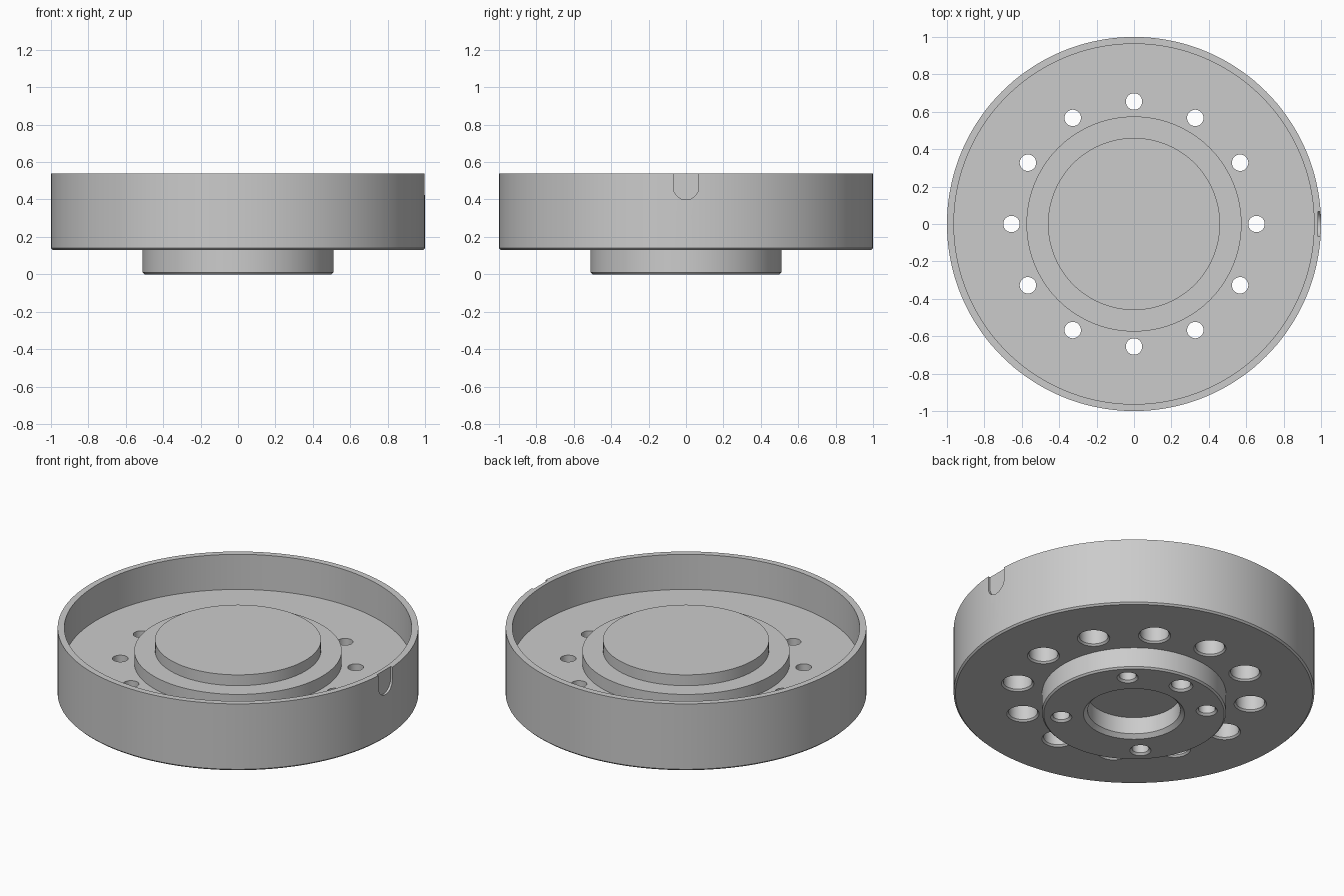
import bpy
import bmesh
from math import pi, cos, sin, radians
from mathutils import Matrix, Vector

cube = bpy.data.objects.get("Cube")
if cube:
    bpy.data.objects.remove(cube)

# Material
metal = bpy.data.materials.new("plain grey metal")
metal.use_nodes = True
metal.diffuse_color = (0.6, 0.6, 0.6, 1)
metal.node_tree.nodes["Principled BSDF"].inputs["Base Color"].default_value = (0.6, 0.6, 0.6, 1)


def lathe(bm, profile, steps, centre=(0, 0)):
    """Revolve a closed (radius, height) outline about a vertical axis."""
    c = Vector((centre[0], centre[1], 0))
    verts = [bm.verts.new((c.x + r, c.y, z)) for r, z in profile]
    edges = [bm.edges.new(pair) for pair in zip(verts, verts[1:])]
    out = bmesh.ops.spin(bm, geom=verts + edges, cent=c, axis=(0, 0, 1),
                         angle=2 * pi, steps=steps, use_merge=False)
    new = set(verts)
    for f in bm.faces:
        new.update(f.verts)
    bmesh.ops.remove_doubles(bm, verts=list(new), dist=1e-5)


def make_object(name, bm):
    bmesh.ops.recalc_face_normals(bm, faces=bm.faces[:])
    mesh = bpy.data.meshes.new(name)
    bm.to_mesh(mesh)
    bm.free()
    mesh.materials.append(metal)
    obj = bpy.data.objects.new(name, mesh)
    bpy.context.collection.objects.link(obj)
    return obj


def cut(target, cutter):
    cutter.hide_render = True
    mod = target.modifiers.new("cut", "BOOLEAN")
    mod.operation = "DIFFERENCE"
    mod.solver = "EXACT"
    mod.object = cutter
    bpy.context.view_layer.objects.active = target
    bpy.ops.object.modifier_apply(modifier=mod.name)
    bpy.data.objects.remove(cutter)


# Turned body: bored hub, flange, thin rim and stepped centre boss
ch = 0.01
bm = bmesh.new()
lathe(bm, [
    (0, 0.125), (0.257, 0.125), (0.257, 0.022), (0.28, 0),       # bore
    (0.51 - ch, 0), (0.51, ch), (0.51, 0.13),                    # hub
    (1 - ch, 0.13), (1, 0.13 + ch), (1, 0.54),                   # outer wall
    (0.963, 0.54), (0.963, 0.325),                               # inner wall
    (0.575, 0.325), (0.575, 0.40), (0.46, 0.40),                 # ring step
    (0.46, 0.466), (0, 0.466),                                   # boss
], 144)
body = make_object("flanged_cup", bm)

# Twelve counterbored through holes in the flange
bm = bmesh.new()
for i in range(12):
    a = i * pi / 6
    lathe(bm, [(0, 0.12), (0.1, 0.12), (0.08, 0.14), (0.08, 0.23),
               (0.044, 0.23), (0.044, 0.36), (0, 0.36)],
          32, (0.655 * cos(a), 0.655 * sin(a)))
cut(body, make_object("flange_hole_cutter", bm))

# Five blind holes in the hub face, the one at the back slightly larger
bm = bmesh.new()
for angle, r in ((45, 0.047), (90, 0.054), (135, 0.047), (225, 0.047), (315, 0.047)):
    a = radians(angle)
    lathe(bm, [(0, -0.01), (r + 0.022, -0.01), (r, 0.012), (r, 0.2), (0, 0.2)],
          32, (0.405 * cos(a), 0.405 * sin(a)))
cut(body, make_object("hub_hole_cutter", bm))

# Shallow round-ended notch in the left side of the rim
bm = bmesh.new()
w, n = 0.068, 24
outline = [(w, 0.6), (-w, 0.6)]
outline += [(-w * cos(pi * i / n), 0.467 - w * sin(pi * i / n)) for i in range(n + 1)]
face = bm.faces.new([bm.verts.new((0.985, y, z)) for y, z in outline])
ext = bmesh.ops.extrude_face_region(bm, geom=[face])
bmesh.ops.translate(bm, vec=(0.1, 0, 0),
                    verts=[g for g in ext["geom"] if isinstance(g, bmesh.types.BMVert)])
cut(body, make_object("notch_cutter", bm))

# Smooth round walls, sharp edges
bpy.ops.object.select_all(action="DESELECT")
body.select_set(True)
bpy.context.view_layer.objects.active = body
bpy.ops.object.shade_smooth_by_angle(angle=radians(30))
